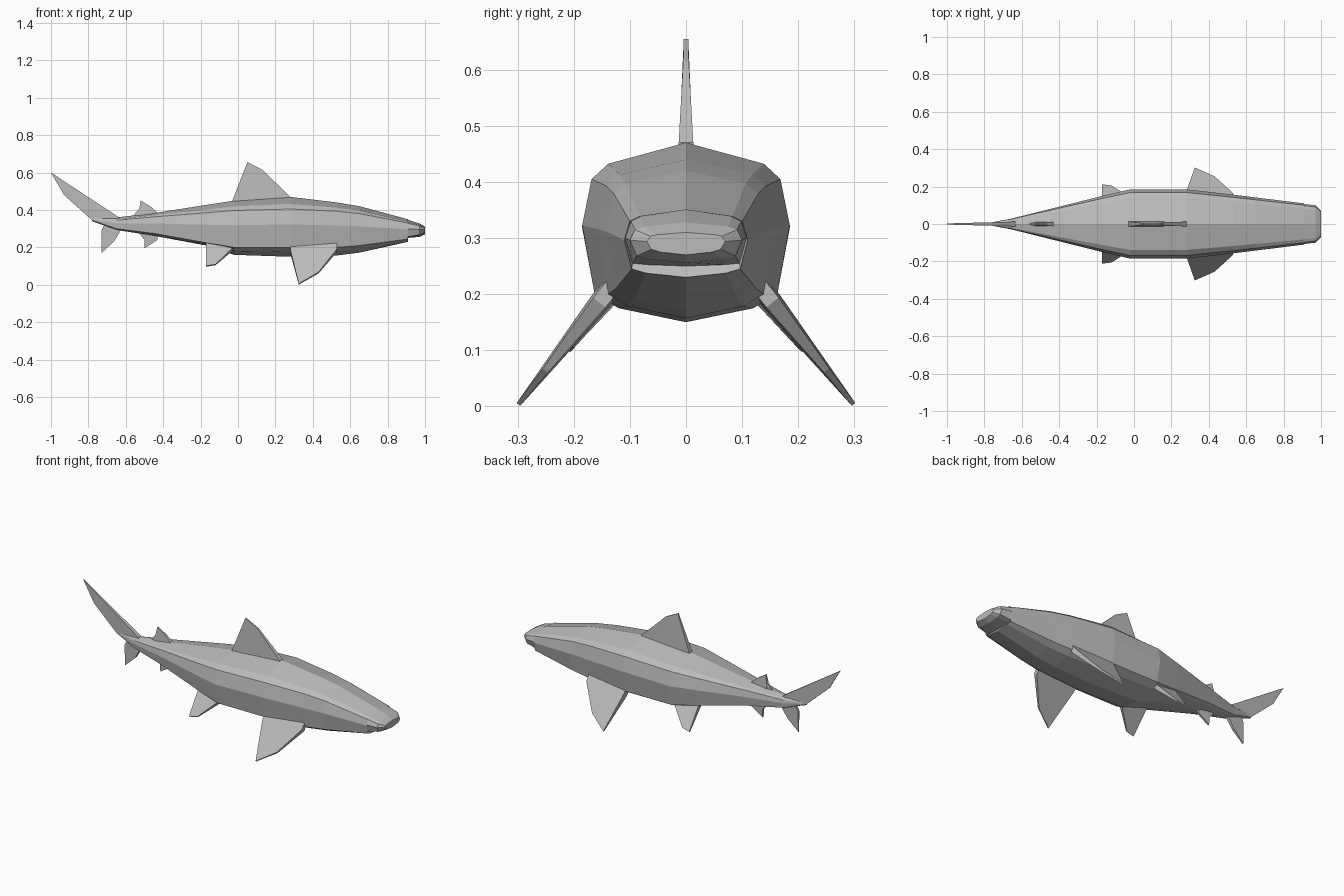
import bpy
import bmesh
from mathutils import Vector

default_cube = bpy.data.objects.get("Cube")
if default_cube:
    bpy.data.objects.remove(default_cube, do_unlink=True)

# Single skin colour
skin = bpy.data.materials.new("grey_skin")
skin.use_nodes = True
skin_colour = (0.5, 0.5, 0.5, 1)
skin.diffuse_color = skin_colour
skin.node_tree.nodes["Principled BSDF"].inputs["Base Color"].default_value = skin_colour


def finish(bm, name):
    """Turn the bmesh into a flat shaded object with the skin material."""
    bmesh.ops.recalc_face_normals(bm, faces=bm.faces)
    mesh = bpy.data.meshes.new(name)
    bm.to_mesh(mesh)
    bm.free()
    mesh.materials.append(skin)
    part = bpy.data.objects.new(name, mesh)
    bpy.context.collection.objects.link(part)
    return part


def bridge(bm, ring_a, ring_b):
    """Join two equal loops of vertices with quads."""
    count = len(ring_a)
    for i in range(count):
        j = (i + 1) % count
        bm.faces.new((ring_a[i], ring_a[j], ring_b[j], ring_b[i]))


def section(bm, x, width, top, shoulder, low, bottom):
    """One faceted body cross-section, mirrored across the middle."""
    middle = (shoulder + low) / 2 + 0.1 * (shoulder - low)
    half = [
        (0.75, top + 0.58 * (shoulder - top)),
        (0.91, shoulder),
        (1.0, middle),
        (0.88, low),
        (0.65, (low + bottom) / 2),
    ]
    left = [(factor * width, z) for factor, z in half]
    right = [(-y, z) for y, z in reversed(left)]
    outline = [(0, top)] + left + [(0, bottom)] + right
    return [bm.verts.new((x, y, z)) for y, z in outline]


def build_body():
    # Columns: x, half width, top, shoulder line, lower side line, belly
    stations = [
        (-.78, .005, .357, .35, .345, .34),
        (-.65, .03, .36, .345, .3, .293),
        (-.45, .08, .383, .363, .275, .262),
        (-.17, .15, .427, .385, .225, .21),
        (-.02, .185, .45, .397, .2, .16),
        (.28, .185, .47, .405, .2, .15),
        (.53, .157, .44, .393, .2, .157),
        (.65, .142, .42, .38, .21, .172),
        # Step under the snout forms the mouth
        (.91, .11, .35, .33, .245, .23),
        (.9, .108, .35, .33, .255, .25),
        (.97, .1, .328, .315, .268, .256),
        (1, .07, .31, .303, .28, .27),
    ]
    bm = bmesh.new()
    rings = [section(bm, *station) for station in stations]
    for ring_a, ring_b in zip(rings, rings[1:]):
        bridge(bm, ring_a, ring_b)
    bm.faces.new(rings[0])
    bm.faces.new(rings[-1])
    return finish(bm, "body")


def build_fin(name, outline, root=(0, 0, 0), span=(0, 0, 1)):
    """Tapered fin; outline points are (x, distance along span, half thickness)."""
    root = Vector(root)
    span = Vector(span).normalized()
    normal = span.cross(Vector((1, 0, 0)))
    bm = bmesh.new()
    sides = []
    for sign in (-1, 1):
        side = []
        for x, distance, thickness in outline:
            point = root + span * distance + normal * (sign * thickness)
            point.x += x
            side.append(bm.verts.new(point))
        sides.append(side)
        bm.faces.new(side)
    bridge(bm, *sides)
    return finish(bm, name)


build_body()

# Fins on the centre line
build_fin("main_dorsal_fin", [
    (-.03, .43, .013), (-.03, .45, .013), (.05, .655, .004),
    (.13, .615, .005), (.28, .47, .013), (.28, .43, .013),
])
build_fin("rear_dorsal_fin", [
    (-.53, .35, .011), (-.53, .395, .01), (-.52, .45, .004),
    (-.47, .42, .006), (-.43, .385, .011), (-.43, .35, .011),
])
build_fin("rear_dorsal_tip", [
    (-.53, .37, .008), (-.56, .37, .003), (-.525, .41, .006),
])
build_fin("anal_fin", [
    (-.54, .29, .008), (-.5, .24, .008), (-.5, .195, .004),
    (-.43, .24, .006), (-.43, .28, .011),
])
build_fin("upper_tail_fin", [
    (-.62, .35, .013), (-1, .6, .003), (-.93, .48, .003),
    (-.78, .345, .007), (-.7, .315, .01),
])
build_fin("lower_tail_fin", [
    (-.62, .32, .012), (-.63, .285, .01), (-.66, .235, .007),
    (-.73, .17, .003), (-.73, .29, .006), (-.71, .33, .008),
])

# Paired fins sloping outward and down
pectoral_outline = [
    (.28, -.03, .02), (.28, .02, .018), (.325, .242, .004),
    (.43, .165, .006), (.53, .01, .014), (.53, -.03, .014),
]
pelvic_outline = [
    (-.17, -.03, .014), (-.17, .135, .004), (-.12, .125, .004),
    (-.02, .01, .014), (-.02, -.03, .014),
]
for side_name, sign in (("left", 1), ("right", -1)):
    # The model faces +x, so its left side is +y
    slope = (0, sign * .62, -.78)
    build_fin(side_name + "_pectoral_fin", pectoral_outline, (0, sign * .148, .193), slope)
    build_fin(side_name + "_pelvic_fin", pelvic_outline, (0, sign * .125, .205), slope)
